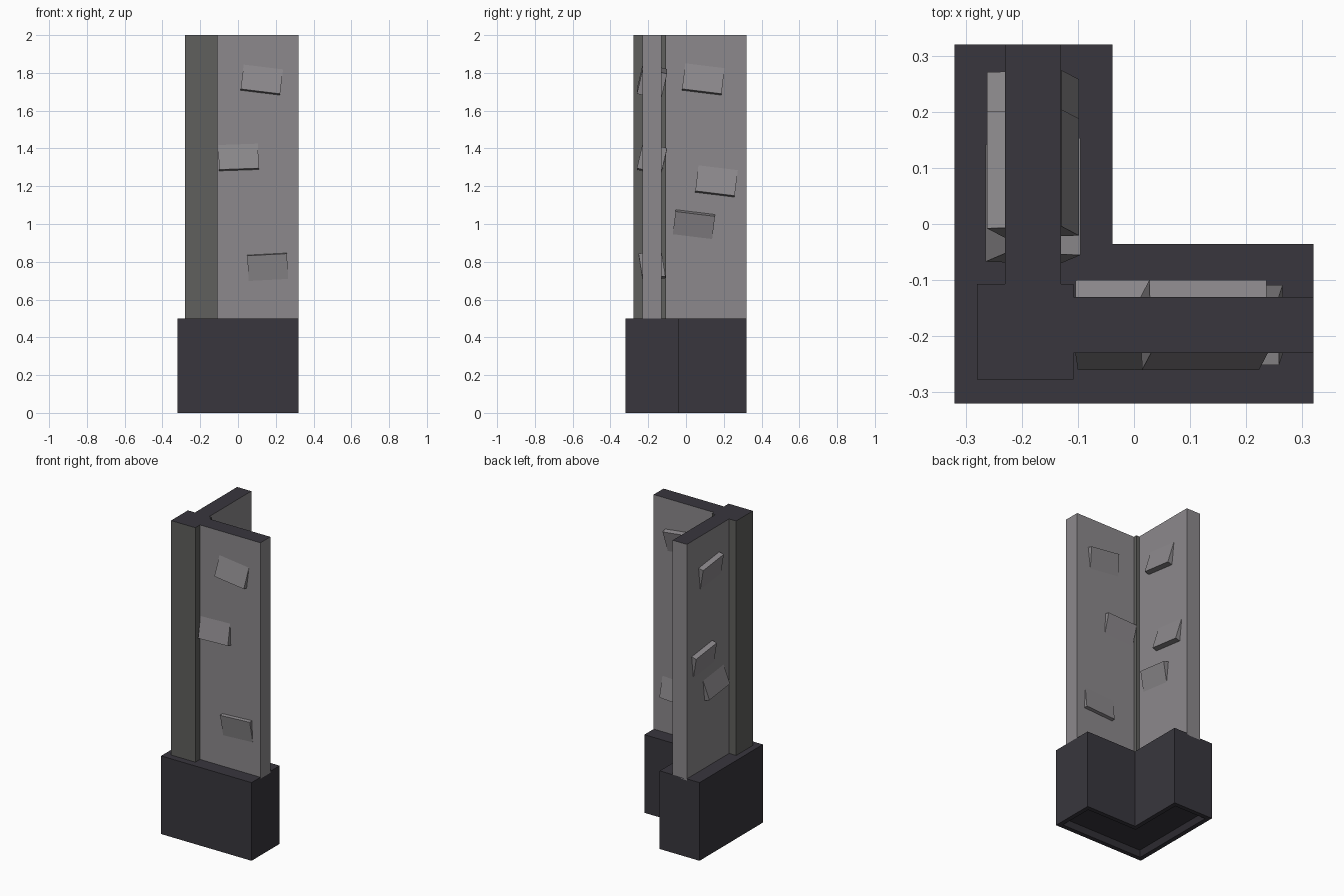
import bpy, bmesh, math
from mathutils import Matrix, Vector

if "Cube" in bpy.data.objects:
    bpy.data.objects.remove(bpy.data.objects["Cube"])


def material(name, rgb):
    m = bpy.data.materials.new(name)
    m.diffuse_color = (*rgb, 1)
    m.use_nodes = True
    m.node_tree.nodes["Principled BSDF"].inputs["Base Color"].default_value = m.diffuse_color
    return m


DARK = material("dark_slate", (0.040, 0.037, 0.047))
WALL = material("light_stone", (0.262, 0.250, 0.262))
POST = material("mid_stone", (0.115, 0.115, 0.110))


def finish(bm, name, mats, dark_top=False):
    bmesh.ops.recalc_face_normals(bm, faces=bm.faces)
    if dark_top:
        for f in bm.faces:
            f.material_index = 1 if f.normal.z > 0.9 else 0
    me = bpy.data.meshes.new(name)
    bm.to_mesh(me)
    bm.free()
    for m in mats:
        me.materials.append(m)
    ob = bpy.data.objects.new(name, me)
    bpy.context.collection.objects.link(ob)
    return ob


def box(name, lo, hi, mats, dark_top=False, rot=None):
    lo, hi = Vector(lo), Vector(hi)
    size = hi - lo
    mat = Matrix.Translation((lo + hi) / 2) @ (rot or Matrix()) @ Matrix.Diagonal((*size, 1))
    bm = bmesh.new()
    bmesh.ops.create_cube(bm, size=1, matrix=mat)
    return finish(bm, name, mats, dark_top)


# L-shaped plinth with a shallow recess underneath
bm = bmesh.new()
outline = [(-.32, -.32), (.32, -.32), (.32, -.036), (-.038, -.036), (-.038, .32), (-.32, .32)]
bottom = bm.faces.new([bm.verts.new((x, y, 0)) for x, y in outline])
ext = bmesh.ops.extrude_face_region(bm, geom=[bottom], use_keep_orig=True)
bmesh.ops.translate(bm, vec=(0, 0, .5), verts=[g for g in ext["geom"] if isinstance(g, bmesh.types.BMVert)])
bmesh.ops.recalc_face_normals(bm, faces=bm.faces)
bottom = min(bm.faces, key=lambda f: f.calc_center_median().z)
bmesh.ops.inset_region(bm, faces=[bottom], thickness=.04)
bmesh.ops.inset_region(bm, faces=[bottom], thickness=.03, depth=-.03)
finish(bm, "plinth", [DARK])

# Corner post and the two wall wings
box("corner_post", (-.28, -.277, .49), (-.108, -.107, 2), [POST, DARK], True)
box("wall_front", (-.108, -.23, .49), (.32, -.13, 2), [WALL, DARK], True)
box("wall_side", (-.23, -.107, .49), (-.13, .32, 2), [WALL, DARK], True)

# Tilted bricks passing through the walls: along, height, roll, tilt, thickness
front = [(.125, 1.755, -7, 13, .132), (.003, 1.345, 2, 13, .132), (.157, .778, 3, -9, .122)]
side = [(.09, 1.755, -7, 13, .136), (.16, 1.215, -7, 13, .136), (.043, 1.005, -7, -16, .136)]


def brick(name, centre, spec, turn):
    _, _, roll, tilt, thick = spec
    rot = (Matrix.Rotation(math.radians(turn), 4, 'Z')
           @ Matrix.Rotation(math.radians(-roll), 4, 'Y')
           @ Matrix.Rotation(math.radians(-tilt), 4, 'X'))
    c, h = Vector(centre), Vector((.105, thick / 2, .07))
    box(name, c - h, c + h, [WALL], rot=rot)


for i, s in enumerate(front):
    brick(f"front_brick_{i + 1}", (s[0], -.18, s[1]), s, 0)
for i, s in enumerate(side):
    brick(f"side_brick_{i + 1}", (-.18, s[0], s[1]), s, 90)
